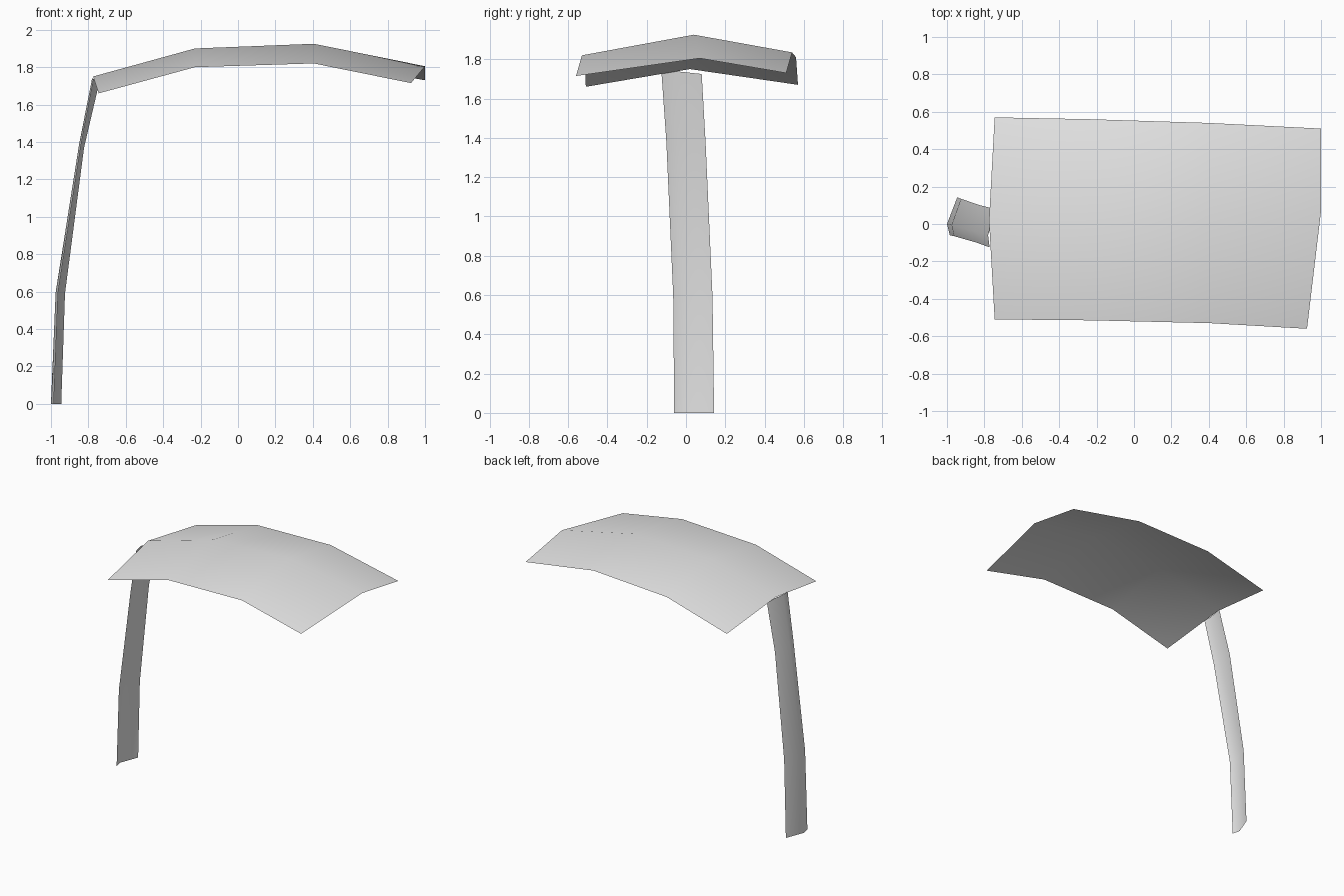
import bpy
import bmesh
import math

cube = bpy.data.objects.get("Cube")
if cube:
    bpy.data.objects.remove(cube, do_unlink=True)

# One plain grey for the whole model
grey = bpy.data.materials.new("light grey")
grey.use_nodes = True
grey.diffuse_color = (0.8, 0.8, 0.8, 1)
grey.node_tree.nodes["Principled BSDF"].inputs["Base Color"].default_value = (0.8, 0.8, 0.8, 1)


def loft_sheet(name, sections):
    """Skin a thin open sheet through a row of cross-sections."""
    bm = bmesh.new()
    rows = [[bm.verts.new(p) for p in section] for section in sections]
    for a, b in zip(rows, rows[1:]):
        for i in range(len(a) - 1):
            bm.faces.new((a[i], b[i], b[i + 1], a[i + 1]))
    mesh = bpy.data.meshes.new(name)
    bm.to_mesh(mesh)
    bm.free()
    mesh.materials.append(grey)
    obj = bpy.data.objects.new(name, mesh)
    bpy.context.collection.objects.link(obj)
    bpy.ops.object.select_all(action='DESELECT')
    obj.select_set(True)
    bpy.context.view_layer.objects.active = obj
    bpy.ops.object.shade_smooth_by_angle(angle=math.radians(60))
    return obj


# Arched leaf canopy: front edge, ridge, back edge at each station
loft_sheet("leaf_canopy", [
    [(-0.745, -0.51, 1.66), (-0.775, 0.02, 1.75), (-0.745, 0.57, 1.67)],
    [(-0.23, -0.515, 1.80), (-0.23, 0.03, 1.90), (-0.23, 0.56, 1.81)],
    [(0.405, -0.53, 1.82), (0.405, 0.04, 1.925), (0.405, 0.54, 1.835)],
    [(0.925, -0.56, 1.715), (1.0, 0.07, 1.805), (1.0, 0.51, 1.73)],
])

# Curved stem: folded strip, front edge, crease, back edge from top to base
loft_sheet("stem", [
    [(-0.772, -0.125, 1.735), (-0.78, -0.06, 1.74), (-0.74, 0.08, 1.725)],
    [(-0.84, -0.10, 1.38), (-0.85, -0.04, 1.385), (-0.823, 0.10, 1.37)],
    [(-0.962, -0.065, 0.595), (-0.975, -0.005, 0.595), (-0.925, 0.135, 0.59)],
    [(-0.985, -0.06, 0.0), (-1.0, 0.0, 0.0), (-0.945, 0.143, 0.0)],
])
